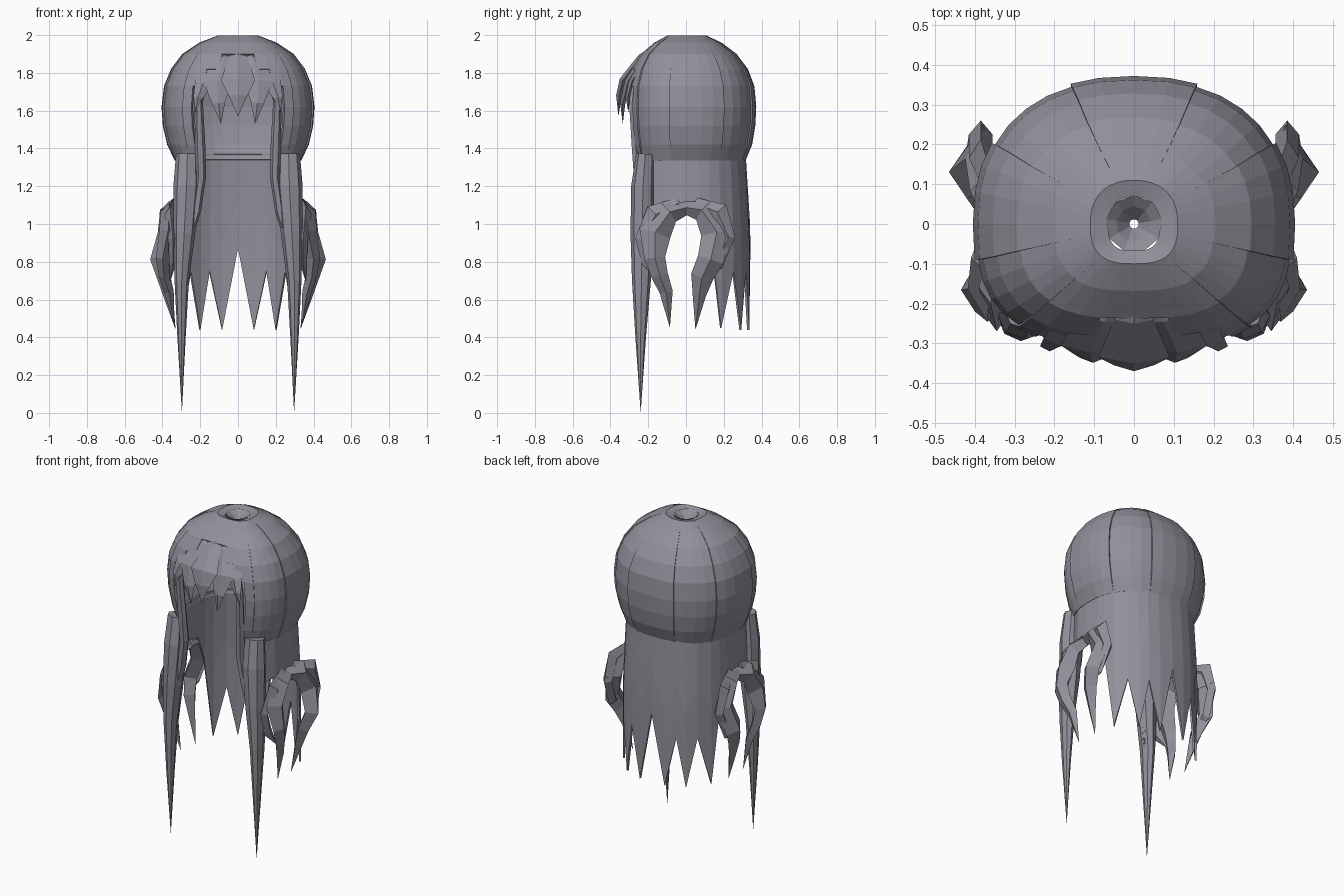
import bpy, bmesh
from math import sin, cos, radians, pi
from mathutils import Vector

if "Cube" in bpy.data.objects:
    bpy.data.objects.remove(bpy.data.objects["Cube"])

hair = bpy.data.materials.new("grey violet hair")
hair.use_nodes = True
COLOUR = (0.29, 0.275, 0.325, 1)
hair.diffuse_color = COLOUR
hair.node_tree.nodes["Principled BSDF"].inputs["Base Color"].default_value = COLOUR


def finish(bm, name, thickness=0):
    bmesh.ops.recalc_face_normals(bm, faces=bm.faces)
    mesh = bpy.data.meshes.new(name)
    bm.to_mesh(mesh)
    bm.free()
    obj = bpy.data.objects.new(name, mesh)
    bpy.context.collection.objects.link(obj)
    mesh.materials.append(hair)
    if thickness:
        mod = obj.modifiers.new("thickness", "SOLIDIFY")
        mod.thickness = thickness
        mod.offset = -1


def strand(name, path, sides=6, mirror=True):
    """Tapered lock along (x, y, z, half width, half depth); ends in a point."""
    for label, s in (("left_", 1), ("right_", -1)) if mirror else (("", 1),):
        bm = bmesh.new()
        pts = [Vector(p[:3]) for p in path]
        rings = []
        for i, p in enumerate(path[:-1]):
            t = (pts[i + 1] - pts[max(i - 1, 0)]).normalized()
            v = t.cross(Vector((1, 0, 0))).normalized()
            u = v.cross(t)
            ring = []
            for k in range(sides):
                a = 2 * pi * k / sides
                q = pts[i] + u * p[3] * cos(a) + v * p[4] * sin(a)
                ring.append(bm.verts.new((q.x * s, q.y, q.z)))
            rings.append(ring)
        tip = bm.verts.new((pts[-1].x * s, pts[-1].y, pts[-1].z))
        bm.faces.new(rings[0])
        for k in range(sides):
            n = (k + 1) % sides
            for a, b in zip(rings, rings[1:]):
                bm.faces.new((a[k], a[n], b[n], b[k]))
            bm.faces.new((rings[-1][k], rings[-1][n], tip))
        finish(bm, label + name)


def rounded(angle, rx, front, back):
    """Point on an oval, boxier at the front; angle 0 is the back, 180 the front."""
    s, c = sin(radians(angle)), cos(radians(angle))
    e = 2 / 2.3 if c > 0 else 2 / 2.8
    x = rx * abs(s) ** (2 / 2.3 if c > 0 else e) * (1 if s > 0 else -1)
    y = abs(c) ** e * (back if c > 0 else front)
    return x, y


# Cap: rings of z, half width, front y, back y
CAP = [(1.335, .335, -.28, .315), (1.42, .375, -.298, .35), (1.52, .398, -.31, .367),
       (1.62, .405, -.314, .372), (1.73, .392, -.31, .362), (1.82, .355, -.285, .328),
       (1.9, .295, -.238, .268), (1.96, .205, -.168, .188), (1.997, .11, -.1, .11),
       (1.985, .065, -.068, .068)]
OPENING = [30, 30, 30, 30, 20, 10]
# Nine gores, alternately raised and sunk, so a step shows at every seam
for g, middle in enumerate(range(-160, 161, 40)):
    sunk = g % 2 == 1
    size = 0.982 if sunk else 1
    angles = [middle + step for step in (-20, -10, 0, 10, 20)]
    if sunk:
        angles = [angles[0] - 2] + angles[1:-1] + [angles[-1] + 2]
    bm = bmesh.new()
    rows = []
    for r, (z, rx, front, back) in enumerate(CAP):
        row = []
        for a in angles:
            x, y = rounded(a, rx, front, back)
            k = size if 0 < r < 8 else 1
            row.append(bm.verts.new((x * k, y * k, z)))
        rows.append(row)
    for r, (a, b) in enumerate(zip(rows, rows[1:])):
        for i in range(len(angles) - 1):
            off_front = 180 - abs(angles[i] + angles[i + 1]) / 2
            if r < len(OPENING) and off_front < OPENING[r]:
                continue
            bm.faces.new((a[i], a[i + 1], b[i + 1], b[i]))
    for v in [v for v in bm.verts if not v.link_faces]:
        bm.verts.remove(v)
    finish(bm, "cap_gore_%d" % (g + 1), 0.02)

# Nine-sided crown dimple with a small open centre
bm = bmesh.new()
rings = []
for radius, z in ((.072, 1.99), (.045, 1.97), (.012, 1.93)):
    rings.append([bm.verts.new((radius * sin(2 * pi * i / 9), radius * cos(2 * pi * i / 9), z))
                  for i in range(9)])
for a, b in zip(rings, rings[1:]):
    for i in range(9):
        n = (i + 1) % 9
        bm.faces.new((a[i], a[n], b[n], b[i]))
finish(bm, "crown_dimple")

# Back curtain: hem height against angle from the back, mirrored
HEM = [(0, .87), (11.5, .44), (23, .75), (33, .44), (45, .75), (60, .45), (71, .95),
       (80, 1.1), (92, 1.12), (105, 1.1), (122, 1.08)]
columns = [(-a, z) for a, z in HEM[:0:-1]] + HEM
ROWS = 4
bm = bmesh.new()
grid = []
for angle, hem in columns:
    col = []
    for r in range(ROWS + 1):
        z = 1.37 + (hem - 1.37) * r / ROWS
        flare = 0.025 * min(1, (1.37 - z) / 0.4)
        x, y = rounded(angle, .33 + flare * .7, -.27, .316 + flare)
        col.append(bm.verts.new((x, y, z)))
    grid.append(col)
for a, b in zip(grid, grid[1:]):
    for r in range(ROWS):
        bm.faces.new((a[r], b[r], b[r + 1], a[r + 1]))
finish(bm, "back_curtain", 0.012)

# Long front locks, and the narrower locks beside the face
strand("front_lock", [(.268, -.215, 1.37, .06, .05), (.272, -.228, 1.2, .07, .062),
                      (.285, -.232, .95, .058, .062), (.298, -.236, .7, .038, .05),
                      (.299, -.24, .4, .022, .028), (.297, -.24, 0)], 8)
strand("face_lock", [(.17, -.255, 1.8, .02, .02), (.208, -.28, 1.65, .022, .025),
                     (.2, -.265, 1.4, .028, .025), (.195, -.25, 1.25, .026, .03),
                     (.22, -.24, 1.07, .024, .03), (.26, -.23, .93, .02, .03),
                     (.262, -.22, .82, .015, .02), (.26, -.22, .7)])

# Fringe: broad flat locks rooted under the cap
strand("centre_fringe", [(0, -.14, 1.945, .02, .012), (0, -.24, 1.885, .05, .015),
                         (0, -.335, 1.76, .09, .018), (0, -.355, 1.68, .05, .015),
                         (0, -.358, 1.57)], 4, mirror=False)
strand("inner_fringe", [(.04, -.13, 1.945, .03, .012), (.075, -.235, 1.875, .06, .015),
                        (.11, -.308, 1.75, .075, .018), (.103, -.335, 1.64, .035, .014),
                        (.09, -.335, 1.53)], 4)
strand("outer_fringe", [(.09, -.14, 1.935, .04, .012), (.13, -.235, 1.855, .055, .015),
                        (.185, -.292, 1.74, .045, .015), (.212, -.308, 1.67, .025, .012),
                        (.225, -.305, 1.59)], 4)

# Angular curls at each side, with a flatter wisp around each one
strand("front_curl", [(.335, .02, 1.09, .03, .03), (.365, -.09, 1.06, .045, .06),
                      (.368, -.165, .95, .05, .085), (.4, -.165, .82, .035, .055),
                      (.39, -.14, .73, .03, .045), (.365, -.105, .64, .025, .035),
                      (.335, -.085, .45)], 4)
strand("back_curl", [(.335, -.02, 1.09, .03, .03), (.368, .09, 1.07, .045, .06),
                     (.38, .165, .95, .045, .085), (.42, .13, .81, .045, .07),
                     (.395, .085, .72, .035, .06), (.37, .07, .62, .025, .035),
                     (.33, .05, .44)], 4)
strand("front_wisp", [(.34, -.04, 1.11, .02, .03), (.36, -.16, 1.05, .03, .06),
                      (.345, -.235, .92, .025, .035), (.345, -.2, .8, .02, .035),
                      (.36, -.13, .69)], 4)
strand("back_wisp", [(.34, .05, 1.11, .02, .03), (.385, .17, 1.06, .03, .06),
                     (.385, .225, .93, .03, .035), (.4, .16, .79, .025, .04),
                     (.4, .03, .73)], 4)
